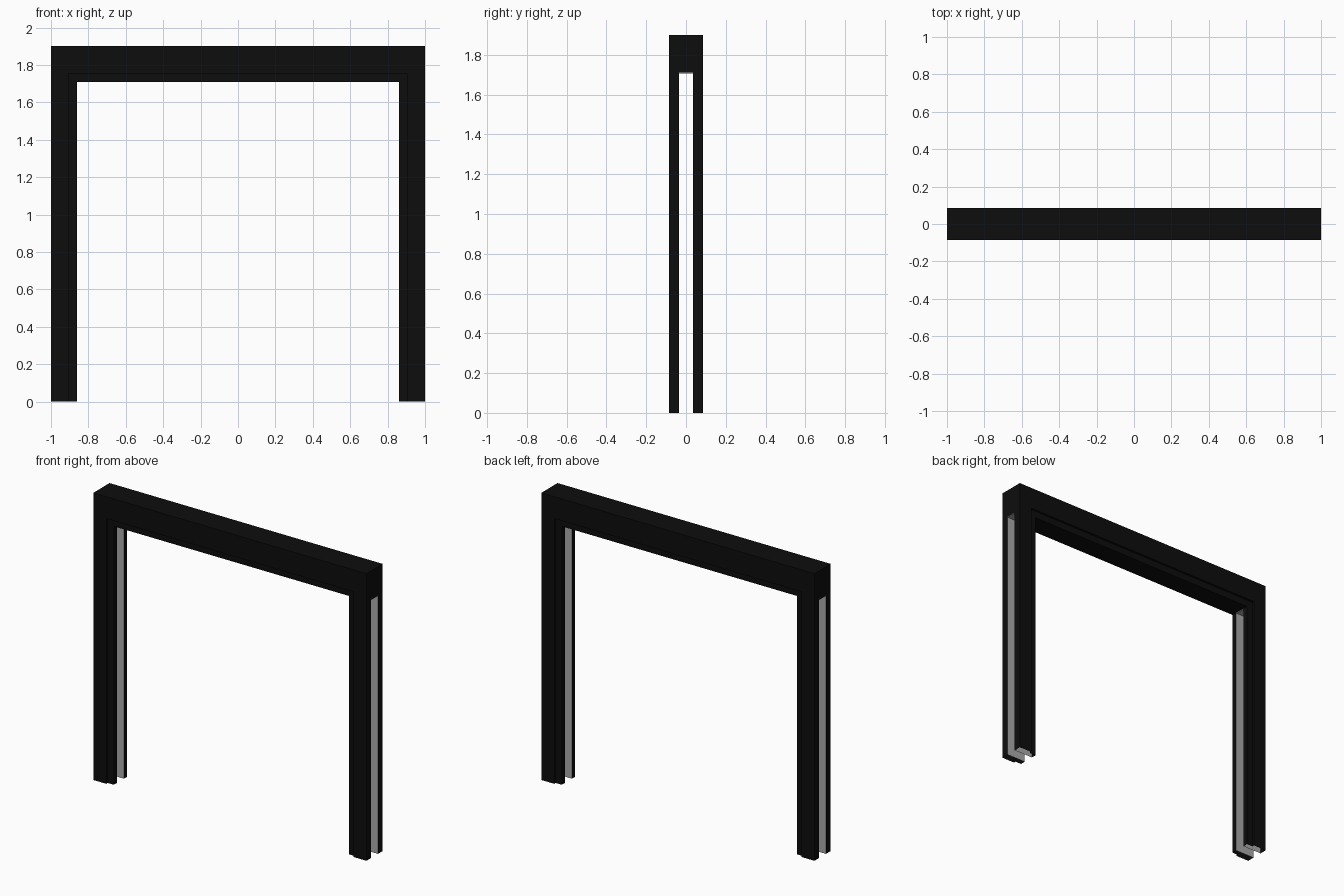
import bpy, bmesh

if "Cube" in bpy.data.objects:
    bpy.data.objects.remove(bpy.data.objects["Cube"], do_unlink=True)


def make_material(name, value):
    mat = bpy.data.materials.new(name)
    mat.use_nodes = True
    color = (value, value, value, 1)
    mat.diffuse_color = color
    mat.node_tree.nodes["Principled BSDF"].inputs["Base Color"].default_value = color
    return mat


black = make_material("black_paint", 0.004)
grey = make_material("light_grey", 0.4)

# Main dimensions
HALF, TOP, LINTEL = 1.0, 1.9, 1.71
INNER, STEP, STEP_Z = 0.86, 0.905, 1.755
DEPTH, LIP, SLOT = 0.085, 0.07, 0.035


def prism(name, outline, vector, materials, caps=True, rule=None):
    """Extrude a closed outline; optionally leave both ends open."""
    bm = bmesh.new()
    base = bm.faces.new([bm.verts.new(p) for p in outline])
    result = bmesh.ops.extrude_face_region(bm, geom=[base], use_keep_orig=True)
    moved = [v for v in result["geom"] if isinstance(v, bmesh.types.BMVert)]
    bmesh.ops.translate(bm, verts=moved, vec=vector)
    bmesh.ops.recalc_face_normals(bm, faces=bm.faces)
    if not caps:
        ends = [f for f in bm.faces if len(f.verts) > 4]
        bmesh.ops.delete(bm, geom=ends, context="FACES")
    if rule:
        for face in bm.faces:
            face.material_index = rule(face.calc_center_median())
    mesh = bpy.data.meshes.new(name)
    bm.to_mesh(mesh)
    bm.free()
    for mat in materials:
        mesh.materials.append(mat)
    obj = bpy.data.objects.new(name, mesh)
    bpy.context.collection.objects.link(obj)
    return obj


def box(name, x0, x1, y, z0, z1, mat):
    outline = [(x0, -y, z0), (x1, -y, z0), (x1, -y, z1), (x0, -y, z1)]
    return prism(name, outline, (0, 2 * y, 0), [mat])


# Header with short corner drops, and the thinner lip under it
header = [(-HALF, TOP), (HALF, TOP), (HALF, LINTEL), (STEP, LINTEL),
          (STEP, STEP_Z), (-STEP, STEP_Z), (-STEP, LINTEL), (-HALF, LINTEL)]
prism("header", [(x, -DEPTH, z) for x, z in header], (0, 2 * DEPTH, 0), [black])
box("header_lip", -STEP, STEP, LIP, LINTEL, STEP_Z, black)

# Split posts: hollow stepped bars, open at the foot, grey towards the slot
post = [(HALF, SLOT), (HALF, DEPTH), (STEP, DEPTH),
        (STEP, LIP), (INNER, LIP), (INNER, SLOT)]
for side, sx in (("left", 1), ("right", -1)):
    for end, sy in (("front", -1), ("back", 1)):
        prism(f"{side}_{end}_post", [(x * sx, y * sy, 0) for x, y in post],
              (0, 0, LINTEL), [black, grey], caps=False,
              rule=lambda c: int(abs(c.y) < SLOT + 0.001))
    # Grey cap closing the top of the slot
    x0, x1 = sorted((INNER * sx, HALF * sx))
    box(f"{side}_slot_cap", x0, x1, SLOT, LINTEL - 0.003, LINTEL, grey)
